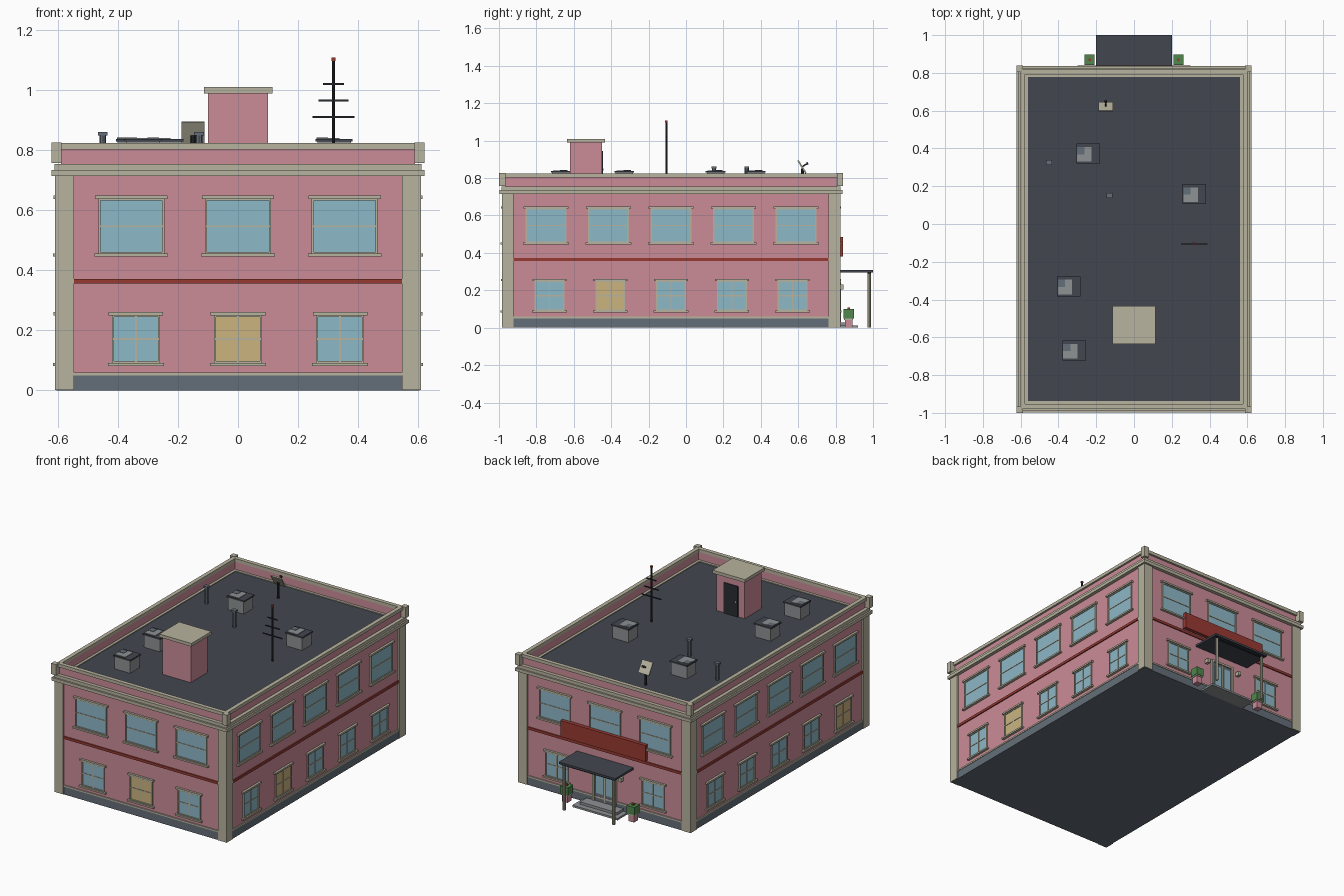
import bpy, bmesh, math
from mathutils import Matrix, Vector

if "Cube" in bpy.data.objects:
    bpy.data.objects.remove(bpy.data.objects["Cube"])


def material(name, r, g, b):
    m = bpy.data.materials.new(name)
    lin = [((c / 255 + 0.055) / 1.055) ** 2.4 for c in (r, g, b)]
    m.diffuse_color = (*lin, 1)
    m.use_nodes = True
    m.node_tree.nodes["Principled BSDF"].inputs["Base Color"].default_value = m.diffuse_color
    return m


PINK = material("pink wall", 203, 140, 152)
BEIGE = material("beige trim", 184, 179, 159)
GLASS = material("blue glass", 141, 184, 200)
LIT = material("lit glass", 203, 181, 127)
RED = material("brick red", 153, 58, 50)
SLATE = material("slate", 100, 110, 120)
DARK = material("roof dark", 66, 70, 79)
GREY = material("metal grey", 142, 146, 148)
GREEN = material("leaf green", 80, 134, 77)
BLACK = material("near black", 42, 44, 50)

CY = -0.08                  # building centre in y
HX, HY = 0.60, 0.895        # wall half sizes
CENTRE = Matrix.Translation((0, CY, 0))
ROOF = 0.75


def finish(name, bm, mat):
    me = bpy.data.meshes.new(name)
    bm.to_mesh(me)
    bm.free()
    me.materials.append(mat)
    ob = bpy.data.objects.new(name, me)
    bpy.context.collection.objects.link(ob)
    return ob


def boxes(name, mat, bounds, M=Matrix()):
    """One object from boxes given as (x0, x1, y0, y1, z0, z1)."""
    bm = bmesh.new()
    for x0, x1, y0, y1, z0, z1 in bounds:
        T = Matrix.Translation(((x0 + x1) / 2, (y0 + y1) / 2, (z0 + z1) / 2))
        S = Matrix.Diagonal((x1 - x0, y1 - y0, z1 - z0, 1))
        bmesh.ops.create_cube(bm, size=1, matrix=M @ T @ S)
    return finish(name, bm, mat)


def rods(name, mat, specs, sides=8):
    """One object from upright cylinders given as (x, y, z0, z1, radius)."""
    bm = bmesh.new()
    for x, y, z0, z1, r in specs:
        bmesh.ops.create_cone(bm, cap_ends=True, segments=sides, radius1=r, radius2=r,
                              depth=z1 - z0, matrix=Matrix.Translation((x, y, (z0 + z1) / 2)))
    return finish(name, bm, mat)


def slab(hx, hy, z0, z1):
    return (-hx, hx, -hy, hy, z0, z1)


def ring(hx, hy, t, z0, z1):
    return [(-hx, hx, -hy, -hy + t, z0, z1), (-hx, hx, hy - t, hy, z0, z1),
            (-hx, -hx + t, -hy + t, hy - t, z0, z1), (hx - t, hx, -hy + t, hy - t, z0, z1)]


def corners(hx, hy, wx, wy, z0, z1):
    return [(min(a * hx, a * (hx - wx)), max(a * hx, a * (hx - wx)),
             min(b * hy, b * (hy - wy)), max(b * hy, b * (hy - wy)), z0, z1)
            for a in (-1, 1) for b in (-1, 1)]


# Main shell
boxes("wall_body", PINK, [slab(HX, HY, 0.04, 0.745)], CENTRE)
boxes("base_course", SLATE, [slab(HX + .004, HY + .004, 0, 0.05)], CENTRE)
boxes("base_trim", BEIGE, [slab(HX + .007, HY + .007, 0.05, 0.06)], CENTRE)
boxes("floor_band", RED, [slab(HX + .007, HY + .007, 0.356, 0.372)], CENTRE)
boxes("corner_pilaster", BEIGE, corners(.61, .905, .063, .063, 0.002, 0.715), CENTRE)
boxes("cornice", BEIGE, ring(.622, .917, .05, .715, .735) + ring(.612, .907, .05, .735, .755), CENTRE)
boxes("roof_deck", DARK, [slab(.585, .88, .735, ROOF)], CENTRE)
boxes("parapet_wall", PINK, ring(.59, .885, .012, .745, .805), CENTRE)
boxes("parapet_cap", BEIGE, ring(.602, .898, .026, .803, .824), CENTRE)
boxes("parapet_corner", BEIGE, corners(.622, .92, .034, .034, .757, .826), CENTRE)


# Windows, laid out in wall coordinates: u along the wall, z up, d outward
def wall_box(D, u0, u1, z0, z1, d0, d1):
    return (u0, u1, -D - d1, -D - d0, z0, z1)


def window(side, M, D, u, w, z0, z1, cross, lit):
    h, f, zm = w / 2, 0.007, (z0 + z1) / 2
    b = lambda *a: wall_box(D, *a)
    boxes(side + "_window_glass", LIT if lit else GLASS, [b(u - h, u + h, z0, z1, -.002, .003)], M)
    parts = [b(u - h - f, u - h, z0 - f, z1 + f, -.002, .008),
             b(u + h, u + h + f, z0 - f, z1 + f, -.002, .008),
             b(u - h, u + h, z1, z1 + f, -.002, .008),
             b(u - h, u + h, z0 - f, z0, -.002, .008),
             b(u - h, u + h, zm - .003, zm + .003, 0, .006),
             b(u - h - .018, u + h + .018, z1 + .006, z1 + .017, -.002, .014),
             b(u - h - .02, u + h + .02, z0 - .016, z0 - .006, -.002, .016)]
    if cross:
        parts.append(b(u - .003, u + .003, z0, z1, 0, .0062))
    boxes(side + "_window_frame", BEIGE, parts, M)


# side: turns, wall distance, window count, upper step, lower step, lit index, skipped index
SIDES = {"front": (0, HY, 3, .355, .34, 1, None), "right": (1, HX, 5, .334, .325, 1, None),
         "back": (2, HY, 3, .355, .34, None, 1), "left": (3, HX, 5, .334, .325, 4, None)}
for side, (turn, D, n, up, low, lit, skip) in SIDES.items():
    M = CENTRE @ Matrix.Rotation(turn * math.pi / 2, 4, 'Z')
    for i in range(n):
        k = i - (n - 1) / 2
        window(side, M, D, k * up, .205, .462, .632, False, False)
        if i != skip:
            window(side, M, D, k * low, .146, .098, .244, True, i == lit)

# Entrance on the back wall
BY = CY + HY
boxes("entrance_door", SLATE, [(-.07, .07, BY - .002, BY + .006, .03, .235)])
boxes("door_glass", GLASS, [(s - .024, s + .024, BY, BY + .009, .08, .215) for s in (-.035, .035)])
boxes("door_frame", BEIGE, [(-.083, -.07, BY, BY + .014, .03, .248), (.07, .083, BY, BY + .014, .03, .248),
                            (-.07, .07, BY, BY + .014, .235, .248), (-.003, .003, BY, BY + .01, .03, .235)])
boxes("entrance_steps", GREY, [(-.16, .16, BY, .92, 0, .012), (-.13, .13, BY, .885, .012, .028)])
boxes("canopy_roof", DARK, [(-.2, .2, BY, 1.0, .295, .308)])
boxes("canopy_beam", BLACK, [(-.19, .19, .97, .99, .287, .295)])
rods("canopy_post", BEIGE, [(s, .98, 0, .29, .009) for s in (-.175, .175)])
boxes("sign_board", RED, [(-.3, .3, BY - .002, BY + .025, .382, .485)])
boxes("wall_lamp", BEIGE, [(s - .01, s + .01, BY, BY + .028, .205, .23) for s in (-.12, .12)])

# Planters either side of the entrance
for s in (-.235, .235):
    boxes("planter_pot", PINK, [(s - .02, s + .02, .85, .89, 0, .042)])
    boxes("planter_rim", BEIGE, [(s - .024, s + .024, .846, .894, .042, .05)])
    boxes("planter_bush", GREEN, [(s - .027, s + .027, .843, .897, .05, .1)])
    boxes("planter_flower", RED, [(s - .007, s + .007, .863, .877, .098, .107)])

# Stair house
boxes("stair_house", PINK, [(-.1, .1, -.62, -.45, ROOF - .005, .99)])
boxes("stair_house_cap", BEIGE, [(-.113, .115, -.635, -.433, .99, 1.01)])
boxes("stair_house_door", BLACK, [(-.055, .045, -.452, -.444, ROOF, .945)])
boxes("stair_door_handle", BEIGE, [(-.045, -.037, -.445, -.44, .84, .85)])

# Rooftop cooling units
for x, y in ((-.243, .372), (.32, .158), (-.345, -.33), (-.317, -.67)):
    boxes("cooling_unit_body", GREY, [(x - .056, x + .056, y - .047, y + .047, ROOF - .005, .83)])
    boxes("cooling_unit_lid", DARK, [(x - .062, x + .062, y - .053, y + .053, .829, .838)])
    boxes("cooling_unit_grille", GREY, [(x - .058, x + .018, y - .042, y + .036, .837, .841)])
    boxes("cooling_unit_hatch", SLATE, [(x - .058, x - .02, y - .003, y + .036, .84, .843)])

# Vent pipes
for x, y in ((-.45, .325), (-.13, .15)):
    rods("vent_pipe", SLATE, [(x, y, ROOF - .005, .85, .011)])
    boxes("vent_cap", SLATE, [(x - .016, x + .016, y - .013, y + .013, .85, .861)])

# Antenna mast
AX, AY = .318, -.105
rods("antenna_mast", BLACK, [(AX, AY, ROOF - .005, 1.1, .005)])
boxes("antenna_bars", BLACK, [(AX - h, AX + h, AY - .003, AY + .003, z - .003, z + .003)
                              for h, z in ((.07, .911), (.05, .966), (.035, 1.021))])
boxes("antenna_light", RED, [(AX - .006, AX + .006, AY - .006, AY + .006, 1.098, 1.109)])

# Tilted roof dish
rods("dish_post", BLACK, [(-.15, .622, ROOF - .005, .85, .008)])
T = Matrix.Translation((-.15, .62, .86)) @ Matrix.Rotation(math.radians(32), 4, 'X')
boxes("dish_panel", BEIGE, [(-.038, .038, -.004, .004, -.04, .04)], T)
boxes("dish_arm", BLACK, [(-.004, .004, .004, .034, -.004, .004), (-.007, .007, .03, .038, -.007, .007)], T)
